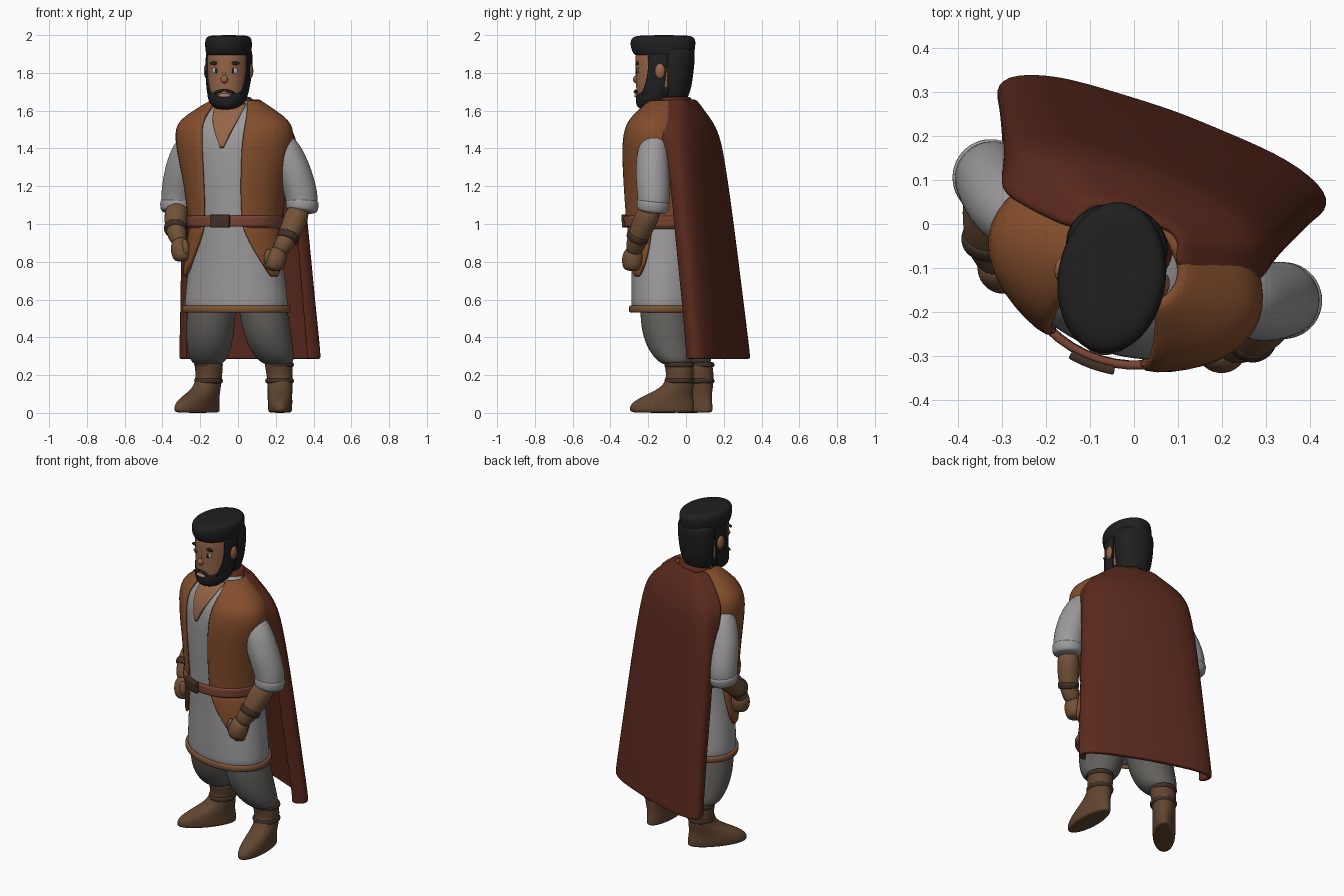
import bpy, bmesh
from math import sin, cos, pi, radians, asin
from mathutils import Matrix, Vector

if "Cube" in bpy.data.objects:
    bpy.data.objects.remove(bpy.data.objects["Cube"])

TURN = Matrix.Rotation(radians(-20), 4, 'Z')          # the whole stance is turned
BODY = Matrix.Translation((.02, 0, 0)) @ TURN
HEAD = Matrix.Translation((-0.05, -0.12, 0)) @ Matrix.Rotation(radians(-9), 4, 'Z')
N = 20


def mat(name, r, g, b):
    m = bpy.data.materials.new(name)
    m.diffuse_color = (r, g, b, 1)
    m.use_nodes = True
    m.node_tree.nodes["Principled BSDF"].inputs["Base Color"].default_value = m.diffuse_color
    return m


SHIRT = mat("shirt_grey", .33, .32, .32)
PANTS = mat("pants_grey", .12, .115, .105)
VEST = mat("vest_orange", .23, .075, .025)
TRIM = mat("gold_trim", .2, .09, .04)
CAPE = mat("cape_red", .1, .022, .012)
BELT = mat("belt_red", .2, .06, .035)
SKIN = mat("skin", .3, .13, .065)
ARM = mat("arm_skin", .17, .085, .04)
BOOT = mat("boot_brown", .12, .06, .03)
DARK = mat("dark_leather", .05, .03, .02)
HAIR = mat("hair", .014, .014, .014)
WHITE = mat("eye_white", .4, .4, .4)
LIP = mat("lip", .36, .2, .16)


def build(name, rows, m, M, closed=True, cap=True, thick=0, sub=2):
    """Bridge rows of points into a smooth surface."""
    bm = bmesh.new()
    vs = [[bm.verts.new(M @ Vector(p)) for p in row] for row in rows]
    n = len(vs[0])
    for a, b in zip(vs, vs[1:]):
        for i in range(n if closed else n - 1):
            j = (i + 1) % n
            bm.faces.new((a[i], a[j], b[j], b[i]))
    if closed and cap:
        bm.faces.new(vs[0])
        bm.faces.new(vs[-1])
    bmesh.ops.recalc_face_normals(bm, faces=bm.faces)
    for f in bm.faces:
        f.smooth = True
    me = bpy.data.meshes.new(name)
    bm.to_mesh(me)
    bm.free()
    ob = bpy.data.objects.new(name, me)
    bpy.context.collection.objects.link(ob)
    me.materials.append(m)
    if thick:
        s = ob.modifiers.new("thickness", 'SOLIDIFY')
        s.thickness, s.offset = thick, 0
    d = ob.modifiers.new("smooth", 'SUBSURF')
    d.levels = d.render_levels = sub
    return ob


def ring(z, cx, cy, rx, ry, rot=0, a0=0, a1=2 * pi, n=N, end=False):
    """Ellipse points, angle measured from the front."""
    out = []
    for i in range(n):
        a = a0 + (a1 - a0) * i / (n - 1 if end else n)
        x, y = rx * sin(a), -ry * cos(a)
        out.append((cx + x * cos(rot) - y * sin(rot), cy + x * sin(rot) + y * cos(rot), z))
    return out


def loft(name, rings, m, M=BODY, rot=0):
    return build(name, [ring(*r, rot=rot) for r in rings], m, M)


def tube(name, pts, m, M=BODY):
    """Round limb through (x, y, z, radius) points."""
    rows = []
    for i, p in enumerate(pts):
        t = (Vector(pts[min(i + 1, len(pts) - 1)][:3]) - Vector(pts[max(i - 1, 0)][:3])).normalized()
        u = t.cross(Vector((0, 1, 0.2))).normalized()
        v = t.cross(u)
        rows.append([Vector(p[:3]) + p[3] * (u * cos(k * 2 * pi / N) + v * sin(k * 2 * pi / N)) for k in range(N)])
    return build(name, rows, m, M)


def ball(name, loc, size, m, M, ry=0):
    T = M @ Matrix.Translation(loc) @ Matrix.Rotation(ry, 4, 'Y') @ Matrix.Diagonal((*size, 1))
    lat = [radians(a) for a in (-86, -60, -30, 0, 30, 60, 86)]
    return build(name, [ring(sin(a), 0, 0, cos(a), cos(a), n=10) for a in lat], m, T)


def profile(table, z):
    for a, b in zip(table, table[1:]):
        if a[0] <= z <= b[0]:
            t = (z - a[0]) / (b[0] - a[0])
            return [p + (q - p) * t for p, q in zip(a, b)]
    return table[-1] if z > table[-1][0] else table[0]


def shell(name, table, rows, off, m, M=BODY, thick=.02):
    """Partial skin over a lofted body: rows are (z, start angle, end angle)."""
    pts = []
    for z, a0, a1 in rows:
        _, cx, cy, rx, ry = profile(table, z)
        pts.append(ring(z, cx, cy, rx + off, ry + off, a0=a0, a1=a1, n=24, end=True))
    return build(name, pts, m, M, closed=False, thick=thick, sub=1)


def band(name, zs, off, m):
    """Closed strip around the tunic, seam hidden at the back."""
    shell(name, TORSO, [(z, pi, 3 * pi + .1) for z in zs], off, m)


# Tunic body
TORSO = [(.53, 0, -.085, .287, .2), (.56, 0, -.085, .289, .2), (.8, 0, -.09, .26, .2), (1.0, 0, -.1, .222, .195),
         (1.2, 0, -.1, .25, .205), (1.4, 0, -.11, .292, .198), (1.48, 0, -.115, .305, .18),
         (1.54, 0, -.115, .28, .155), (1.59, 0, -.11, .205, .12), (1.64, 0, -.1, .12, .085), (1.66, 0, -.09, .08, .07)]
loft("tunic", TORSO, SHIRT)
band("tunic_hem", (.53, .55, .57), .003, TRIM)
shell("chest_opening", TORSO, [(z, -w, w) for z, w in ((1.4, .03), (1.48, .14), (1.54, .25), (1.59, .4), (1.64, .8))],
      .002, SKIN, thick=.012)

# Vest with open front, plus a pointed flap each side below the belt
vest = []
for z, w in ((.97, .11), (1.05, .1), (1.2, .1), (1.35, .105), (1.45, .11), (1.5, .115), (1.54, .115), (1.59, .11),
             (1.63, .095), (1.65, .085)):
    a = asin(min(.97, w / (profile(TORSO, z)[3] + .014)))
    vest.append((z, a, 2 * pi - a))
shell("vest", TORSO, vest, .014, VEST, thick=.03)
for s in (-1, 1):
    shell("vest_flap", TORSO, [(z, s * a, s * b) for z, a, b in ((.72, 1.0, 1.2), (.8, .8, 1.4), (.9, .58, 1.5),
                                                                (1.0, .45, 1.55))], .012, VEST)

# Belt and buckle
band("belt", (.985, 1.0, 1.03, 1.045), .03, BELT)
shell("buckle", TORSO, [(z, -.2, .2) for z in (.98, .985, 1.045, 1.05)], .042, DARK)

# Cape: half section mirrored; rows are z, edge x/y, corner x/y, back y
cape = []
for z, ex, ey, cx, cy, b in ((.285, .34, .13, .385, .21, .26), (.30, .34, .13, .385, .21, .26),
                             (.33, .34, .13, .385, .208, .257), (.6, .325, .1, .366, .177, .23),
                             (.9, .315, .06, .348, .143, .197), (1.2, .31, .03, .328, .105, .162),
                             (1.4, .31, -.01, .305, .078, .135), (1.48, .305, -.035, .29, .058, .115),
                             (1.54, .27, -.045, .25, .04, .09), (1.6, .2, -.055, .18, .012, .055),
                             (1.66, .12, -.06, .11, -.005, .02)):
    half = [(ex, ey), (cx, (ey + cy) / 2), (cx, cy), (cx * .72, (cy + b) / 2 + .01), (cx * .36, b - .008)]
    cape.append([(-x, y, z) for x, y in half] + [(0, b, z)] + [(x, y, z) for x, y in reversed(half)])
build("cape", cape, CAPE, TURN, closed=False, thick=.03)
loft("collar", [(1.6, 0, -.07, .13, .1), (1.64, 0, -.065, .115, .095), (1.67, 0, -.06, .095, .085),
                (1.675, 0, -.06, .08, .07)], CAPE, TURN)

for s in (-1, 1):
    dz = -.025 * s
    oy = .05 if s < 0 else .015
    # Arms: rolled sleeve, forearm, wrist bands, fist
    tube("sleeve", [(s * .2, -.09, 1.45, .06), (s * .265, -.085, 1.42, .082), (s * .32, -.085 + oy * .6, 1.29, .092),
                    (s * .358, -.065 + oy, 1.15, .088), (s * .36, -.07 + oy, 1.09, .083),
                    (s * .358, -.075 + oy, 1.06, .074)], SHIRT)
    tube("sleeve_cuff", [(s * .36, -.066 + oy, 1.125, .083), (s * .36, -.067 + oy, 1.115, .09),
                         (s * .36, -.073 + oy, 1.08, .087), (s * .358, -.076 + oy, 1.06, .076)], SHIRT)
    e, w, h = Vector((s * .355, -.075 + oy, 1.1)), Vector((s * .315, -.165, .94 + dz)), Vector((s * .272, -.2, .865 + dz))
    tube("forearm", [(*e, .06), (*e.lerp(w, .5), .066), (*w, .052), (*h, .045)], ARM)
    tube("wrist_band", [(*e.lerp(w, t), r) for t, r in ((.82, .05), (.85, .063), (1.0, .06), (1.03, .05))], DARK)
    tube("fist", [(*h.lerp(w, .4), .035), (*h, .056), (h.x - s * .012, h.y - .008, h.z - .05, .058),
                  (h.x - s * .016, h.y - .008, h.z - .09, .042)], ARM)
    tube("thumb", [(h.x - s * .03, h.y - .03, h.z + .03, .018), (h.x - s * .045, h.y - .04, h.z - .02, .02),
                   (h.x - s * .045, h.y - .035, h.z - .055, .012)], ARM)
    # Legs: baggy trousers, boot, straps
    L = BODY if s > 0 else Matrix.Translation((0, -.03, 0)) @ BODY
    loft("trouser_leg", [(.25, s * .2, .02, .065, .065), (.28, s * .19, .005, .1, .1), (.35, s * .172, -.03, .12, .125),
                         (.45, s * .158, -.055, .13, .135), (.56, s * .143, -.07, .13, .13),
                         (.65, s * .13, -.08, .12, .12)], PANTS, L)
    loft("boot", [(0, s * .232, -.045, .055, .16), (.008, s * .234, -.05, .064, .175), (.05, s * .234, -.05, .066, .172),
                  (.09, s * .222, -.02, .066, .132), (.13, s * .207, .025, .066, .088), (.18, s * .2, .04, .068, .072),
                  (.24, s * .198, .035, .074, .076), (.28, s * .195, .02, .075, .075)], BOOT, L, rot=s * radians(20))
    for z in (.17, .255):
        loft("boot_strap", [(z - .016, s * .2, .035, .066, .07), (z - .01, s * .2, .035, .077, .082),
                            (z + .01, s * .2, .035, .077, .08), (z + .016, s * .2, .035, .066, .07)], DARK, L)
    # Face details
    ball("ear", (s * .116, .0, 1.81), (.018, .03, .042), SKIN, HEAD)
    ball("eye", (s * .046, -.128, 1.812), (.026, .008, .018), WHITE, HEAD)
    ball("pupil", (s * .044, -.134, 1.812), (.009, .005, .015), HAIR, HEAD)
    ball("eyebrow", (s * .048, -.13, 1.852), (.036, .011, .01), HAIR, HEAD, s * .06)
    ball("moustache", (s * .028, -.142, 1.702), (.034, .013, .008), HAIR, HEAD, s * .3)

# Head
SKULL = [(1.62, 0, -.06, .06, .07), (1.66, 0, -.03, .095, .112), (1.72, 0, -.02, .108, .127), (1.8, 0, -.01, .112, .137),
         (1.9, 0, -.008, .115, .147), (1.94, 0, 0, .1, .13)]
loft("head", SKULL, SKIN, HEAD)
loft("neck", [(1.55, 0, .04, .09, .08), (1.64, 0, .04, .078, .075), (1.74, 0, .03, .075, .075)], SKIN, HEAD)
loft("beard", [(1.605, 0, -.065, .045, .055), (1.622, 0, -.06, .078, .083), (1.65, 0, -.045, .1, .104),
               (1.685, 0, -.032, .11, .114), (1.715, 0, -.015, .113, .112), (1.73, 0, 0, .105, .1)], HAIR, HEAD)
for s in (-1, 1):
    shell("sideburn", SKULL, [(z, s * a, s * 1.9) for z, a in ((1.68, .8), (1.74, 1.1), (1.82, 1.2), (1.91, 1.15))],
          .003, HAIR, HEAD, thick=.01)
ball("nose", (0, -.143, 1.765), (.021, .022, .022), SKIN, HEAD)
ball("nose_bridge", (0, -.136, 1.8), (.013, .015, .045), SKIN, HEAD)
ball("mouth", (0, -.142, 1.68), (.036, .014, .012), LIP, HEAD)
loft("hair_back", [(1.64, 0, .05, .065, .055), (1.66, 0, .058, .085, .07), (1.72, 0, .07, .104, .08),
                   (1.8, 0, .075, .115, .086), (1.9, 0, .072, .12, .1), (1.95, 0, .06, .11, .1)], HAIR, HEAD)
loft("hair_top", [(1.885, 0, .002, .112, .145), (1.9, 0, .002, .12, .163), (1.93, 0, -.002, .124, .174),
                  (1.97, 0, -.002, .125, .177), (1.992, 0, 0, .116, .165), (2.0, 0, .005, .085, .12)], HAIR, HEAD)
